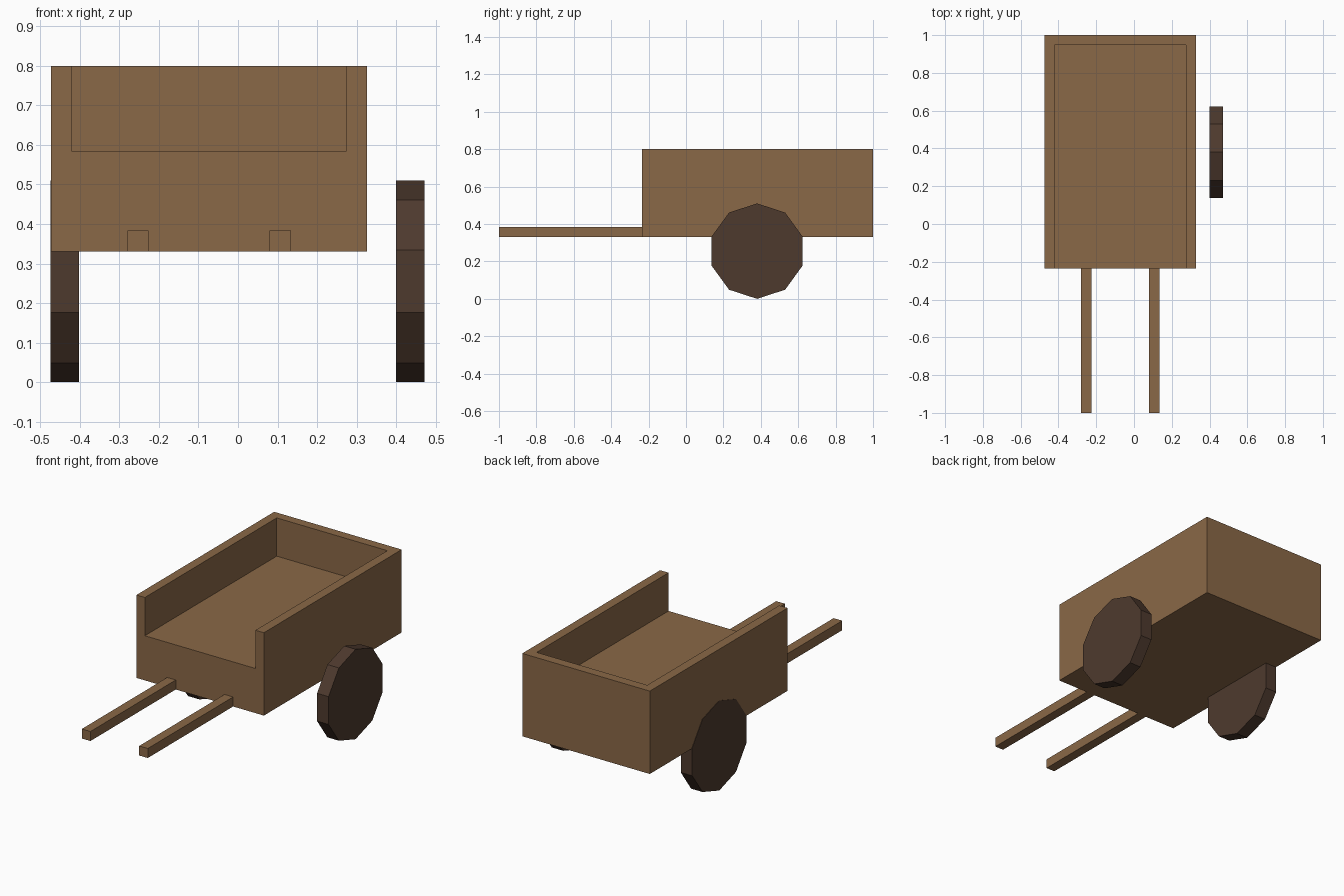
import bpy, bmesh
from math import sin, cos, tau
from mathutils import Vector

cube = bpy.data.objects.get("Cube")
if cube:
    bpy.data.objects.remove(cube, do_unlink=True)


def make_material(name, rgb):
    mat = bpy.data.materials.new(name)
    mat.use_nodes = True
    color = (*rgb, 1.0)
    mat.diffuse_color = color
    mat.node_tree.nodes["Principled BSDF"].inputs["Base Color"].default_value = color
    return mat


def prism(name, outline, offset, mat):
    """Extrude a closed outline of 3D points along an offset."""
    bm = bmesh.new()
    face = bm.faces.new([bm.verts.new(p) for p in outline])
    swept = bmesh.ops.extrude_face_region(bm, geom=[face], use_keep_orig=True)
    top = [v for v in swept["geom"] if isinstance(v, bmesh.types.BMVert)]
    bmesh.ops.translate(bm, verts=top, vec=Vector(offset))
    bmesh.ops.recalc_face_normals(bm, faces=bm.faces)
    mesh = bpy.data.meshes.new(name)
    bm.to_mesh(mesh)
    bm.free()
    mesh.materials.append(mat)
    obj = bpy.data.objects.new(name, mesh)
    bpy.context.collection.objects.link(obj)
    return obj


def box(name, x0, x1, y0, y1, z0, z1, mat):
    corners = [(x0, y0, z0), (x1, y0, z0), (x1, y1, z0), (x0, y1, z0)]
    return prism(name, corners, (0, 0, z1 - z0), mat)


wood = make_material("light brown wood", (0.254, 0.138, 0.063))
dark_wood = make_material("dark brown wood", (0.076, 0.042, 0.027))

# Cart bed, open at the front above the floor
left, right, front, back = 0.327, -0.473, -0.235, 1.0
bottom, floor, rim, wall = 0.33, 0.583, 0.80, 0.053
box("cart_bed", right, left, front, back, bottom, floor, wood)

# U-shaped wall around both sides and the back
inner_r, inner_l, inner_b = right + wall, left - wall, back - wall
u_shape = [(right, front), (inner_r, front), (inner_r, inner_b), (inner_l, inner_b),
           (inner_l, front), (left, front), (left, back), (right, back)]
prism("cart_walls", [(x, y, floor) for x, y in u_shape], (0, 0, rim - floor), wood)

# Pull handles
for side, x in (("right", -0.28), ("left", 0.08)):
    box(f"{side}_handle", x, x + 0.054, -1.0, front, bottom, bottom + 0.054, wood)

# Ten-sided wheels with a corner at the top
sides, radius = 10, 0.255
for side, x in (("right", -0.475), ("left", 0.40)):
    rim_points = [(x, 0.38 + radius * sin(tau * i / sides), radius + radius * cos(tau * i / sides))
                  for i in range(sides)]
    prism(f"{side}_wheel", rim_points, (0.072, 0, 0), dark_wood)
